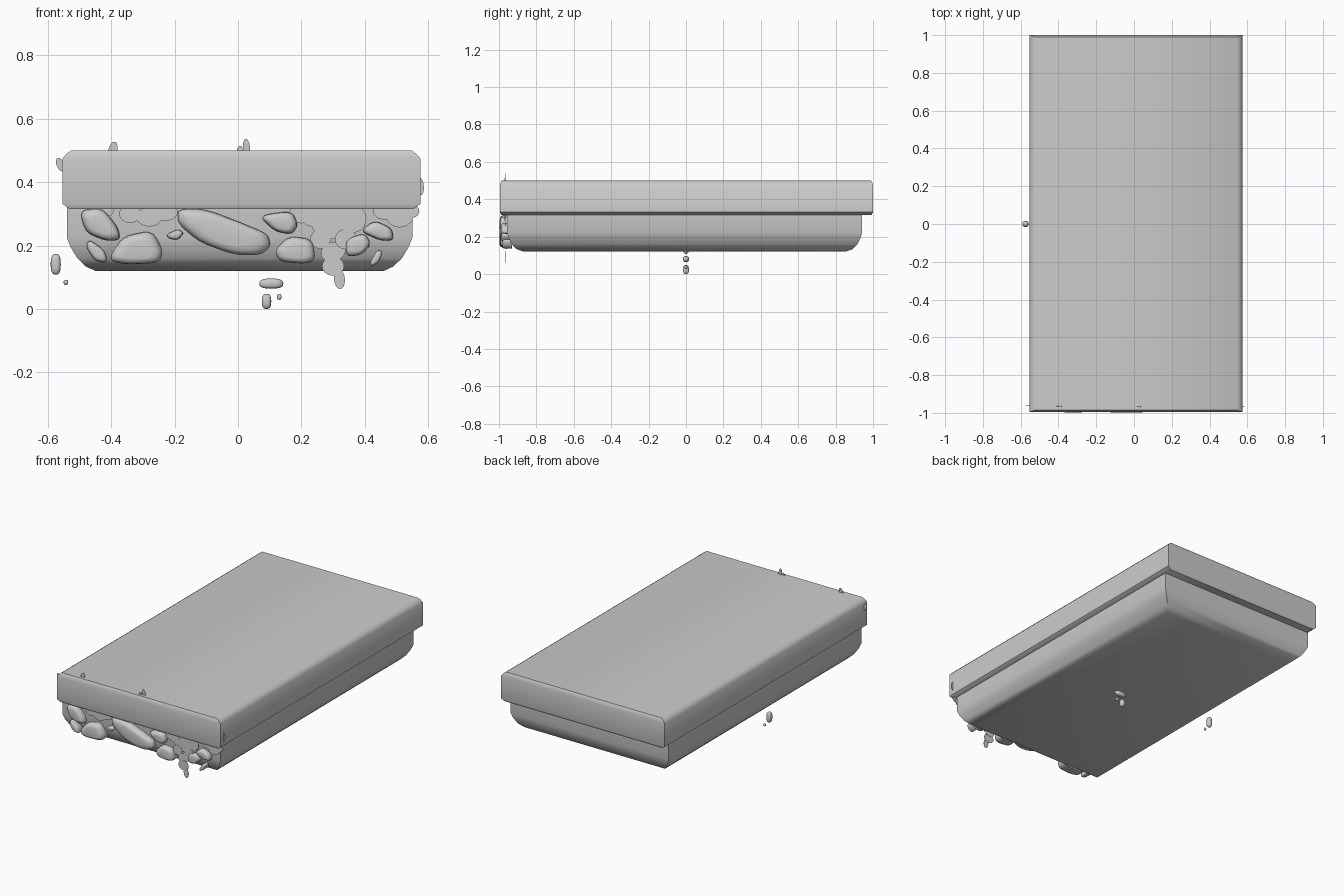
import bpy, bmesh, math
from mathutils import Vector


def finish(bm, name, angle=40):
    bmesh.ops.recalc_face_normals(bm, faces=bm.faces)
    me = bpy.data.meshes.new(name)
    bm.to_mesh(me)
    bm.free()
    ob = bpy.data.objects.new(name, me)
    bpy.context.collection.objects.link(ob)
    bpy.ops.object.select_all(action='DESELECT')
    ob.select_set(True)
    bpy.context.view_layer.objects.active = ob
    bpy.ops.object.shade_smooth_by_angle(angle=math.radians(angle))
    return ob


def loft(name, rings, angle=40):
    """Join closed rings of points and cap both ends."""
    bm = bmesh.new()
    rows = [[bm.verts.new(p) for p in ring] for ring in rings]
    n = len(rows[0])
    for a, b in zip(rows, rows[1:]):
        for i in range(n):
            bm.faces.new((a[i], a[(i + 1) % n], b[(i + 1) % n], b[i]))
    bm.faces.new(rows[0])
    bm.faces.new(rows[-1])
    return finish(bm, name, angle)


def slab(name, x0, x1, y0, y1, profile):
    """Stack of rectangles; profile rows are x inset, y inset, height."""
    loft(name, [[(x0 + a, y0 + b, z), (x1 - a, y0 + b, z),
                 (x1 - a, y1 - b, z), (x0 + a, y1 - b, z)]
                for a, b, z in profile], 50)


def soften(pts, rounds=2):
    """Corner cutting for rounded outlines."""
    for _ in range(rounds):
        out = []
        for i, p in enumerate(pts):
            q = pts[(i + 1) % len(pts)]
            out += [p.lerp(q, 0.2), p.lerp(q, 0.8)]
        pts = out
    return pts


# top slab and rounded base
slab("top_slab", -0.553, 0.575, -0.995, 1.0,
     [(0.02, 0.008, 0.316), (0, 0, 0.331), (0, 0, 0.475),
      (0.012, 0.004, 0.489), (0.028, 0.01, 0.5)])
slab("lower_body", -0.54, 0.55, -0.957, 0.942,
     [(0, 0, 0.34), (0, 0, 0.225), (0.012, 0.008, 0.195),
      (0.033, 0.025, 0.16), (0.06, 0.05, 0.134), (0.09, 0.09, 0.12)])

# embedded stones: outlines on the front face in hundredths of a unit
stones = [
    [(-50, 31), (-43, 32), (-38, 26), (-37, 22), (-41, 21.3), (-48, 24)],
    [(-47, 22), (-42, 18.5), (-41, 14.5), (-45, 15), (-48, 19.5)],
    [(-40, 17.5), (-36, 23), (-27, 24.8), (-23.5, 18), (-25, 14.5), (-35, 14), (-40, 15)],
    [(-22.5, 23.5), (-19, 25.2), (-17, 24), (-19, 21.7), (-22, 22.3)],
    [(-19, 31.5), (-10, 31.5), (4, 26), (9.5, 23.5), (10.3, 19.5), (7, 17), (-1, 17), (-12, 21), (-19, 27)],
    [(6.5, 29.5), (17, 31), (19, 26.5), (17, 23.5), (11.5, 24.5)],
    [(11.5, 18.5), (16, 23), (23.5, 22), (24.5, 15.5), (21, 14.2), (13, 15)],
    [(38.5, 24.5), (43, 28), (48.5, 25.5), (49.2, 21.7), (45, 21.5)],
    [(41.5, 14.5), (44, 18.8), (45.7, 18), (44.5, 14.8), (42, 13.3)],
    [(34, 22), (40, 24), (42, 20.5), (39, 17), (34, 16.5)],
]
for k, pts in enumerate(stones):
    pts = soften([Vector((x, z)) / 100 for x, z in pts])
    mid = sum(pts, Vector((0, 0))) / len(pts)
    size = max((p - mid).length for p in pts)
    depth = min(0.04, 0.016 + 0.3 * size)
    rings = []
    for s, d in ((0.97, -0.05), (1, 0.3), (0.95, 0.65), (0.8, 0.92), (0.55, 1)):
        rings.append([(mid.x + (p.x - mid.x) * s,
                       -0.957 - depth * d if d > 0 else -0.93,
                       mid.y + (p.y - mid.y) * s) for p in pts])
    loft(f"stone_{k}", rings, 60)


# flat leaves in front of the base: x, z, half width, half height, tilt
leaves = [
    (0.30, 0.275, 0.07, 0.055, 0), (0.36, 0.285, 0.045, 0.045, 0),
    (0.26, 0.22, 0.032, 0.03, 0), (0.34, 0.22, 0.034, 0.032, 0),
    (0.30, 0.18, 0.04, 0.03, 0.3), (0.30, 0.135, 0.035, 0.03, 0),
    (0.32, 0.094, 0.017, 0.031, 0.1), (0.38, 0.205, 0.03, 0.028, 0),
    (0.20, 0.30, 0.04, 0.03, 0), (0.235, 0.29, 0.035, 0.03, 0),
    (0.51, 0.30, 0.045, 0.043, 0), (0.55, 0.308, 0.022, 0.02, 0),
    (0.46, 0.31, 0.035, 0.028, 0), (-0.34, 0.30, 0.035, 0.028, 0),
    (-0.28, 0.29, 0.04, 0.03, 0), (-0.23, 0.305, 0.04, 0.027, 0),
    (-0.42, 0.315, 0.03, 0.025, 0), (-0.395, 0.50, 0.014, 0.028, -0.25),
    (0.027, 0.51, 0.011, 0.027, 0.1), (0.005, 0.50, 0.009, 0.015, -0.2),
    (-0.56, 0.455, 0.012, 0.023, 0.4), (0.575, 0.387, 0.011, 0.028, 0.1),
]
for k, (x, z, a, b, tilt) in enumerate(leaves):
    y = -0.962 - 0.002 * (k % 4)
    c, s = math.cos(tilt), math.sin(tilt)
    outline = []
    for i in range(20):
        t = math.tau * i / 20
        u, v = a * math.cos(t), b * math.sin(t)
        outline.append((x + u * c - v * s, z + u * s + v * c))
    loft(f"leaf_{k}", [[(p, y + d, q) for p, q in outline] for d in (0, -0.0015)])

# floating rubble: x, z, half width, half depth, half height
rubble = [
    (-0.575, 0.141, 0.016, 0.016, 0.033), (-0.543, 0.084, 0.007, 0.007, 0.008),
    (0.105, 0.08, 0.038, 0.016, 0.016), (0.09, 0.024, 0.015, 0.016, 0.024),
    (0.13, 0.038, 0.007, 0.008, 0.009),
]
for k, (x, z, a, b, c) in enumerate(rubble):
    bm = bmesh.new()
    bmesh.ops.create_uvsphere(bm, u_segments=16, v_segments=10, radius=1)
    for v in bm.verts:
        # squarish rounded pebble
        p = [math.copysign(abs(t) ** 0.75, t) for t in v.co]
        v.co = (x + a * p[0], b * p[1], z + c * p[2])
    finish(bm, f"rubble_{k}", 60)
